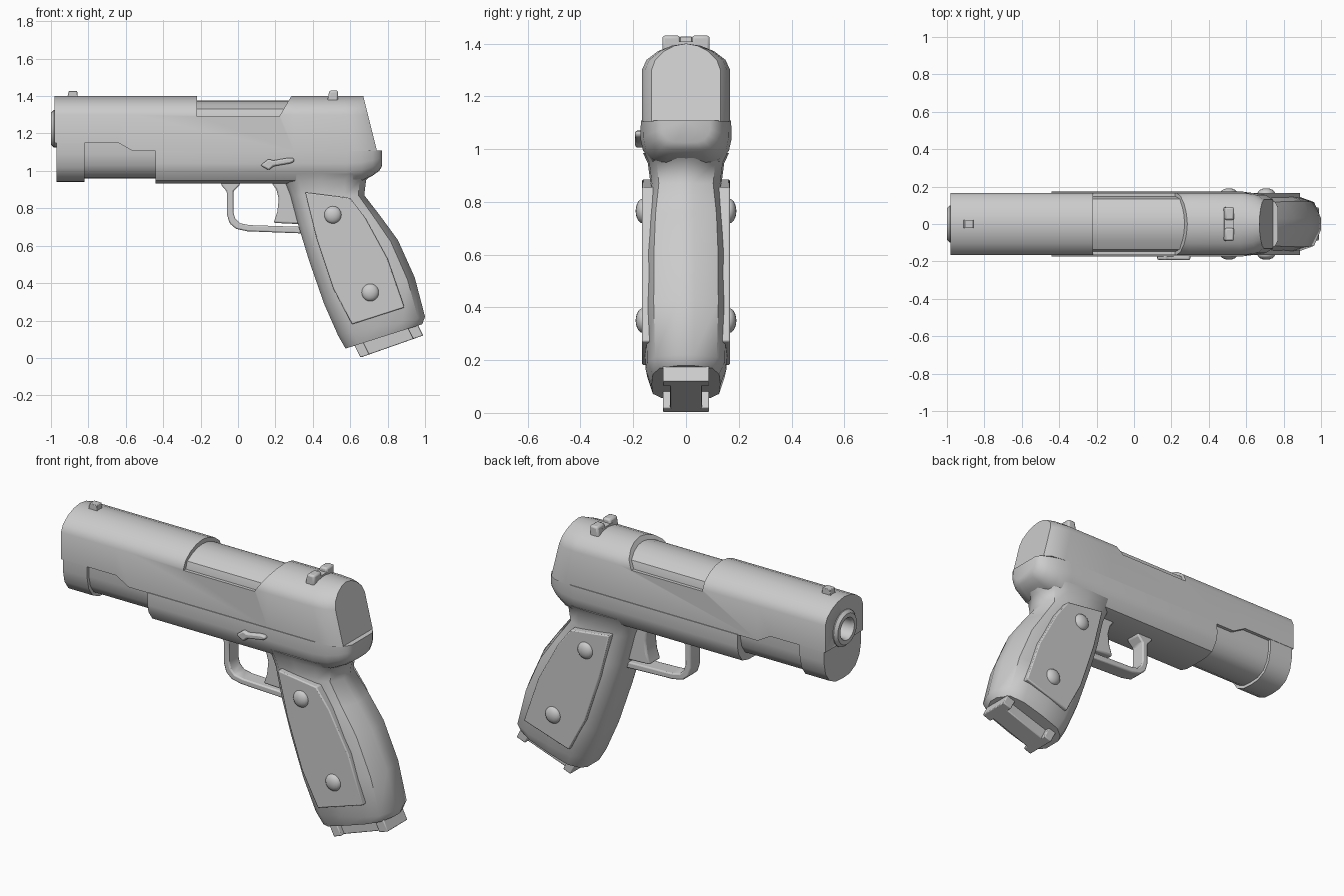
import bpy, bmesh, math

if "Cube" in bpy.data.objects:
    bpy.data.objects.remove(bpy.data.objects["Cube"])


def finish(name, bm, angle=38, bevel=0):
    bmesh.ops.recalc_face_normals(bm, faces=bm.faces)
    me = bpy.data.meshes.new(name)
    bm.to_mesh(me)
    bm.free()
    ob = bpy.data.objects.new(name, me)
    bpy.context.collection.objects.link(ob)
    if bevel:
        m = ob.modifiers.new("bevel", 'BEVEL')
        m.width, m.segments, m.limit_method = bevel, 2, 'ANGLE'
        m.angle_limit = math.radians(30)
    if angle:
        bpy.ops.object.select_all(action='DESELECT')
        ob.select_set(True)
        bpy.context.view_layer.objects.active = ob
        bpy.ops.object.shade_smooth_by_angle(angle=math.radians(angle))
    return ob


def loft(name, halves, angle=38):
    """Skin half-rings (x, y, z), each mirrored across y = 0 into a closed ring."""
    bm = bmesh.new()
    rings = []
    for h in halves:
        full = list(h) + [(x, -y, z) for x, y, z in reversed(h) if y > 1e-6]
        rings.append([bm.verts.new(p) for p in full])
    n = len(rings[0])
    for a, b in zip(rings, rings[1:]):
        for i in range(n):
            j = (i + 1) % n
            bm.faces.new((a[i], a[j], b[j], b[i]))
    bm.faces.new(rings[0])
    bm.faces.new(rings[-1])
    return finish(name, bm, angle)


def prism(name, pts, y0, y1, bevel=0, angle=38):
    """Extrude an (x, z) outline along y."""
    bm = bmesh.new()
    f = bm.faces.new([bm.verts.new((x, y0, z)) for x, z in pts])
    ext = bmesh.ops.extrude_face_region(bm, geom=[f])["geom"]
    bmesh.ops.translate(bm, vec=(0, y1 - y0, 0),
                        verts=[v for v in ext if isinstance(v, bmesh.types.BMVert)])
    return finish(name, bm, angle, bevel)


def lathe_x(name, profile, zc, n=24):
    """Revolve (x, radius) points around the barrel axis."""
    bm = bmesh.new()
    rings = [[bm.verts.new((x, r * math.cos(2 * math.pi * i / n), zc + r * math.sin(2 * math.pi * i / n)))
              for i in range(n)] for x, r in profile]
    for a, b in zip(rings, rings[1:]):
        for i in range(n):
            bm.faces.new((a[i], a[(i + 1) % n], b[(i + 1) % n], b[i]))
    bm.faces.new(rings[0])
    bm.faces.new(rings[-1])
    return finish(name, bm)


def cut(ob, cutter):
    m = ob.modifiers.new("cut", 'BOOLEAN')
    m.operation, m.solver, m.object = 'DIFFERENCE', 'EXACT', cutter
    cutter.hide_render = True
    cutter.hide_set(True)


# Slide: domed section, rear end slanted and narrowed
DOME = [(.167, 1.30), (.150, 1.338), (.105, 1.372), (.055, 1.392), (0, 1.40)]


def slide_ring(x, bottom, w=1.0, slant=0.0):
    sec = [(.167, bottom)] + DOME
    return [(x + slant * (1.40 - z), y * w, z) for y, z in sec]


slide = loft("slide", [slide_ring(-.98, 1.15), slide_ring(-.64, 1.15), slide_ring(-.56, 1.105),
                       slide_ring(.30, 1.105), slide_ring(.56, 1.105, 1, .22),
                       slide_ring(.63, 1.105, .93, .25), slide_ring(.67, 1.105, .78, .25)])
port = prism("port_cutter", [(-.22, 1.29), (.22, 1.29), (.315, 1.45), (-.22, 1.45)], -.3, .3, angle=0)
cut(slide, port)
bore = lathe_x("bore_cutter", [(-1.1, .062), (-.88, .062)], 1.225)
cut(slide, bore)

# Chamber seen through the ejection port
chamber = [(.148, 1.22), (.148, 1.29), (.135, 1.33), (.09, 1.355), (.045, 1.37), (0, 1.375)]
loft("chamber", [[(x, y, z) for y, z in chamber] for x in (-.26, .36)])

# Muzzle: rounded nose block below the slide, recessed dust cover, barrel tip
NOSE = [(0, .94), (.06, .944), (.115, .97), (.15, 1.02), (.165, 1.09), (.165, 1.16)]
nose = loft("slide_nose", [[(x, y, z) for y, z in NOSE] + [(x, 0, 1.16)] for x in (-.97, -.82)])
cover = [(0, .958), (.06, .962), (.105, .985), (.135, 1.03), (.148, 1.09), (.148, 1.18)]
loft("dust_cover", [[(x, y, z) for y, z in cover] + [(x, 0, 1.18)] for x in (-.85, -.40)])
lathe_x("barrel", [(-.90, .062), (-.90, .10), (-.985, .10), (-1.0, .085),
                   (-1.0, .062), (-.985, .054), (-.89, .054)], 1.225)

# Frame with a rounded tail
FRAME = [(0, .932), (.08, .934), (.13, .948), (.163, .995), (.173, 1.04), (.171, 1.108)]


def frame_ring(x, w=1.0, low=.932):
    k = (1.108 - low) / (1.108 - .932)
    return [(x, y * w, 1.108 - (1.108 - z) * k) for y, z in FRAME] + [(x, 0, 1.108)]


loft("frame", [frame_ring(-.44), frame_ring(.58), frame_ring(.66, .94, .945), frame_ring(.72, .82, .975),
               frame_ring(.755, .68, 1.0), frame_ring(.77, .52, 1.025)])

# Grip: rings between front-strap and back-strap points
SEC = [(0, 0), (0, .40), (.05, .72), (.17, .98), (.45, 1.02), (.74, .98), (.92, .78), (1, .2), (1, 0)]


def grip_ring(xf, zf, xb, zb, w):
    return [(xf + (xb - xf) * t, y * w, zf + (zb - zf) * t) for t, y in SEC]


loft("grip", [grip_ring(.23, .985, .72, .985, .160), grip_ring(.25, .945, .685, .95, .142),
              grip_ring(.28, .87, .675, .87, .132), grip_ring(.325, .70, .76, .76, .148),
              grip_ring(.38, .52, .855, .63, .155), grip_ring(.46, .29, .945, .43, .157),
              grip_ring(.535, .12, 1.0, .22, .150), grip_ring(.575, .05, .985, .18, .128)], 45)

# Grip panels and screws on both sides
PANEL = [(.36, .885), (.60, .855), (.68, .75), (.80, .53), (.89, .27), (.61, .18), (.51, .37), (.42, .64)]
for s, side in ((-1, "left"), (1, "right")):
    prism("grip_panel_" + side, PANEL, s * .09, s * .167, .006)
    for i, (x, z) in enumerate(((.507, .765), (.707, .35))):
        bm = bmesh.new()
        bmesh.ops.create_uvsphere(bm, u_segments=16, v_segments=10, radius=1)
        for v in bm.verts:
            v.co = (x + v.co.x * .047, s * .163 + v.co.y * .028, z + v.co.z * .047)
        finish("grip_screw_%s_%d" % (side, i + 1), bm)

# Magazine base: thin web with wider end blocks, tilted with the grip
def base_block(name, a, b, w):
    p = lambda t, h: (.655 + .335 * t - .035 * h, .002 + .118 * t + .07 * h)
    prism(name, [p(a, 0), p(b, 0), p(b, 1), p(a, 1)], -w, w, .005)


base_block("magazine_base_web", .05, .95, .06)
base_block("magazine_base_front", 0, .14, .088)
base_block("magazine_base_rear", .84, 1, .088)

# Trigger and guard
prism("trigger_guard", [(-.09, .94), (-.09, .925), (-.06, .89), (-.06, .77), (-.045, .72), (-.01, .69),
                        (.05, .677), (.36, .665), (.36, .70), (.06, .71), (.01, .72), (-.015, .745),
                        (-.025, .78), (-.025, .89), (.01, .925), (.01, .94)], -.045, .045, .012)
prism("trigger", [(.17, .95), (.205, .90), (.218, .85), (.21, .78), (.19, .722),
                  (.34, .715), (.32, .95)], -.05, .05, .01)

# Safety lever, left side only
prism("safety_lever", [(.12, 1.03), (.165, 1.003), (.19, 1.025), (.28, 1.04), (.302, 1.05), (.30, 1.068),
                       (.27, 1.07), (.185, 1.055), (.165, 1.065)], -.193, -.15, .01)

# Sights: notched rear pair with a bridge, small front post
for s, side in ((-1, "left"), (1, "right")):
    prism("rear_sight_" + side, [(.475, 1.36), (.535, 1.36), (.535, 1.43), (.488, 1.43)],
          s * .022, s * .09, .01)
prism("rear_sight_bridge", [(.48, 1.36), (.535, 1.36), (.535, 1.408), (.483, 1.408)], -.05, .05)
prism("front_sight", [(-.915, 1.38), (-.855, 1.38), (-.86, 1.427), (-.905, 1.427)], -.022, .022, .003)
